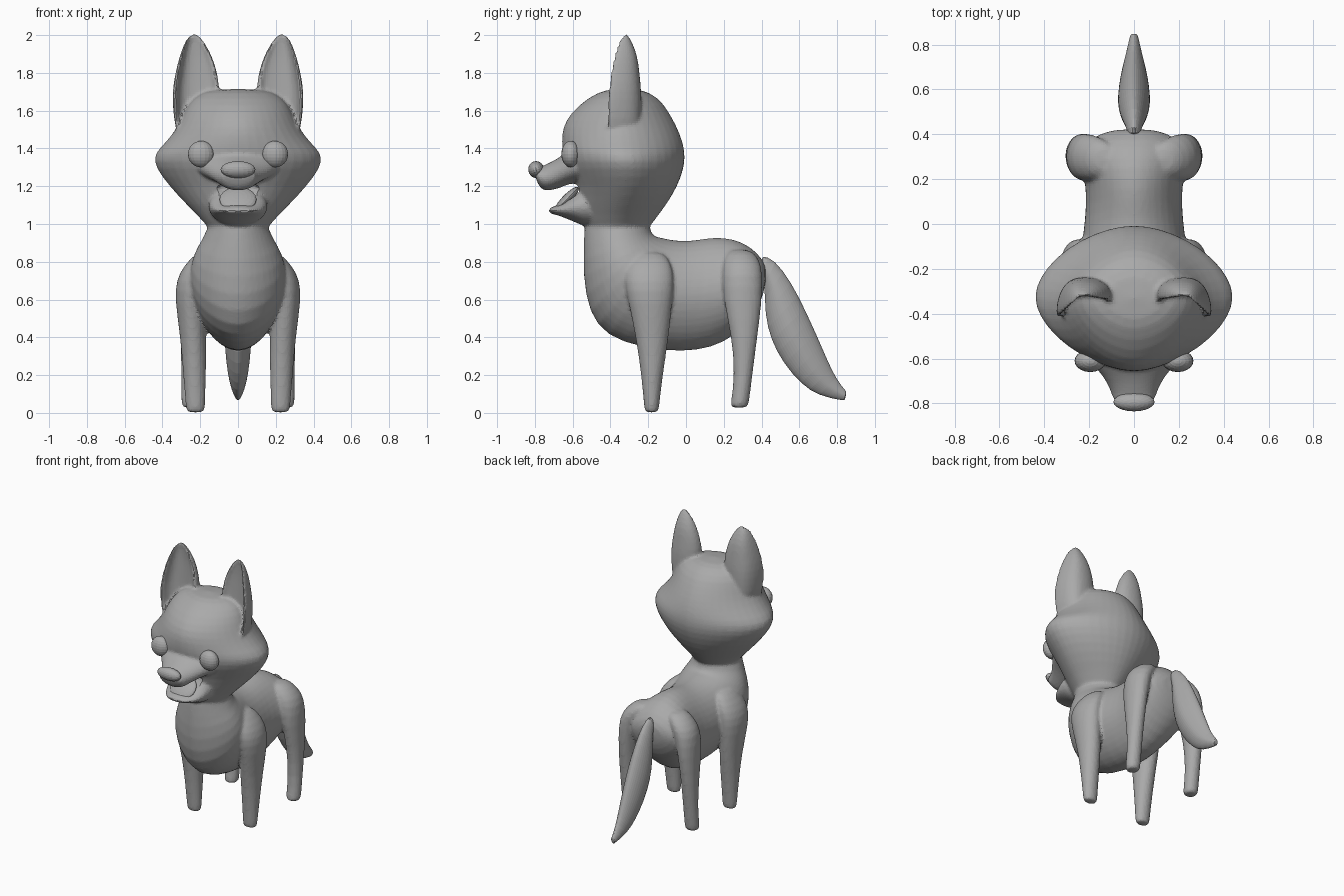
import bpy
import bmesh
from math import sin, cos, pi, copysign
from mathutils import Vector

default_cube = bpy.data.objects.get("Cube")
if default_cube:
    bpy.data.objects.remove(default_cube, do_unlink=True)

clay = bpy.data.materials.new("clay grey")
clay.use_nodes = True
clay.diffuse_color = (0.4, 0.4, 0.4, 1)
clay.node_tree.nodes["Principled BSDF"].inputs["Base Color"].default_value = clay.diffuse_color


def finish(name, bm, levels=1):
    """Turn a bmesh into a named object with a light subdivision."""
    bmesh.ops.recalc_face_normals(bm, faces=bm.faces)
    mesh = bpy.data.meshes.new(name)
    bm.to_mesh(mesh)
    bm.free()
    mesh.materials.append(clay)
    obj = bpy.data.objects.new(name, mesh)
    bpy.context.collection.objects.link(obj)
    if levels:
        obj.modifiers.new("soften", 'SUBSURF').levels = levels
    return obj


def skin(name, loops):
    """Bridge a list of equal point loops and cap both ends."""
    bm = bmesh.new()
    rings = [[bm.verts.new(point) for point in loop] for loop in loops]
    count = len(rings[0])
    for lower, upper in zip(rings, rings[1:]):
        for i in range(count):
            j = (i + 1) % count
            bm.faces.new((lower[i], lower[j], upper[j], upper[i]))
    bm.faces.new(rings[0])
    bm.faces.new(rings[-1])
    return finish(name, bm)


def fuse(name, parts):
    """Merge overlapping parts into one continuous softened skin."""
    bpy.context.view_layer.update()
    depsgraph = bpy.context.evaluated_depsgraph_get()
    bm = bmesh.new()
    for part in parts:
        bm.from_mesh(part.evaluated_get(depsgraph).to_mesh())
    for part in parts:
        bpy.data.objects.remove(part, do_unlink=True)
    obj = finish(name, bm, 0)
    remesh = obj.modifiers.new("merge", 'REMESH')
    remesh.mode = 'VOXEL'
    remesh.voxel_size = .011
    smooth = obj.modifiers.new("blend", 'SMOOTH')
    smooth.factor = .5
    smooth.iterations = 5
    return obj


def power(value, exponent):
    return copysign(abs(value) ** exponent, value)


def oval(x, first, second, half_width, exponent=1.0, sides=20):
    """Oval loop spanning two (y, z) points, with a half width along x."""
    a, b = Vector((x, *first)), Vector((x, *second))
    middle, reach = (a + b) / 2, (b - a) / 2
    loop = []
    for i in range(sides):
        angle = 2 * pi * i / sides
        side = Vector((half_width * power(cos(angle), exponent), 0, 0))
        loop.append(middle + reach * power(sin(angle), exponent) + side)
    return loop


def spine_loft(name, sections, exponent=1.0):
    return skin(name, [oval(0, a, b, w, exponent) for a, b, w in sections])


def ball(name, centre, radii, tilt=0.0):
    bm = bmesh.new()
    bmesh.ops.create_uvsphere(bm, u_segments=20, v_segments=12, radius=1)
    for vert in bm.verts:
        vert.co = Vector(radii) * vert.co
    obj = finish(name, bm, 0)
    obj.location = centre
    obj.rotation_euler.x = tilt
    return obj


# Neck, chest, belly and rump: back point, underside point, half width
torso = spine_loft("torso", [
    ((-.20, 1.08), (-.54, 1.08), .15),
    ((-.19, .97), (-.54, .96), .16),
    ((-.17, .935), (-.548, .82), .22),
    ((-.13, .93), (-.54, .62), .257),
    ((-.08, .92), (-.48, .45), .257),
    ((-.03, .915), (-.34, .365), .247),
    ((.03, .915), (-.12, .322), .23),
    ((.11, .93), (.06, .322), .215),
    ((.2, .935), (.2, .365), .222),
    ((.3, .91), (.31, .45), .245),
    ((.38, .85), (.38, .55), .205),
    ((.435, .77), (.415, .64), .1)], 1.1)

# Head: height, front, back, half width
head_levels = [
    (.95, -.52, -.21, .15), (1.0, -.55, -.18, .17),
    (1.1, -.575, -.1, .275), (1.2, -.59, -.04, .37),
    (1.3, -.64, -.003, .447), (1.37, -.658, 0, .457),
    (1.43, -.664, -.01, .39), (1.51, -.66, -.04, .327),
    (1.59, -.615, -.085, .29), (1.67, -.52, -.14, .245),
    (1.718, -.42, -.24, .14)]
head = skin("head", [oval(0, (f, z), (b, z), w, 1.15) for z, f, b, w in head_levels])

# Upper muzzle and lower jaw: top point, bottom point, half width
muzzle = spine_loft("muzzle", [
    ((-.5, 1.42), (-.5, 1.21), .27),
    ((-.61, 1.40), (-.58, 1.215), .215),
    ((-.68, 1.345), (-.67, 1.19), .14),
    ((-.735, 1.32), (-.74, 1.17), .108),
    ((-.775, 1.3), (-.77, 1.185), .098),
    ((-.81, 1.295), (-.795, 1.235), .08)])
jaw = spine_loft("jaw", [
    ((-.45, 1.21), (-.45, .98), .16),
    ((-.55, 1.205), (-.54, .985), .16),
    ((-.59, 1.17), (-.59, 1.01), .155),
    ((-.64, 1.12), (-.65, 1.035), .135),
    ((-.69, 1.095), (-.69, 1.05), .105),
    ((-.73, 1.085), (-.73, 1.055), .07)])
ball("tongue", (0, -.632, 1.13), (.098, .09, .025), .8)
ball("nose", (0, -.793, 1.288), (.092, .042, .045), .25)

# Tail: upper point, lower point, half width
spine_loft("tail", [
    ((.39, .84), (.39, .75), .025),
    ((.47, .815), (.42, .68), .04),
    ((.56, .69), (.415, .52), .062),
    ((.63, .55), (.45, .38), .075),
    ((.69, .42), (.515, .26), .07),
    ((.745, .29), (.61, .15), .057),
    ((.795, .18), (.70, .09), .038),
    ((.845, .118), (.835, .064), .018),
    ((.85, .112), (.842, .068), .014)], 1.2)

# Legs: height, centre x, centre y, half width, half depth
front_leg = [
    (.001, .225, -.182, .05, .037), (.02, .225, -.182, .052, .04),
    (.2, .23, -.18, .062, .058), (.4, .235, -.178, .072, .09),
    (.6, .257, -.19, .08, .122), (.7, .252, -.195, .078, .135),
    (.78, .22, -.195, .07, .125), (.86, .17, -.195, .04, .08)]
hind_leg = [
    (.025, .25, .28, .048, .048), (.05, .25, .285, .052, .05),
    (.2, .25, .305, .05, .048), (.4, .25, .31, .058, .07),
    (.6, .24, .3, .068, .107), (.74, .22, .298, .08, .11),
    (.81, .17, .295, .085, .1), (.87, .12, .285, .06, .06)]

# Ears: height, centre x, half width, front, back
ear_levels = [
    (1.41, .22, .075, -.4, -.25), (1.51, .235, .102, -.415, -.24),
    (1.61, .225, .123, -.405, -.235), (1.71, .222, .129, -.4, -.235),
    (1.8, .22, .115, -.39, -.245), (1.89, .223, .089, -.38, -.255),
    (1.965, .23, .054, -.365, -.285), (2.012, .233, .018, -.35, -.315)]


def crescent(z, x, half_width, front, back, side, steps=10):
    """Cupped ear section, hollow towards the front outer side."""
    outer = [(pi * i / steps, 1.0, 1.0) for i in range(steps + 1)]
    inner = [(pi * i / steps, .45, .8) for i in range(steps, -1, -1)]
    loop = []
    for angle, depth, width in outer + inner:
        across = width * power(cos(angle), .85)
        y = front + .02 + (back - front - .02) * depth * power(sin(angle), .8)
        y -= .3 * half_width * across * (1 - sin(angle))
        loop.append((side * (x + half_width * across), y, z))
    return loop


# Paired parts
pairs = []
for label, side in (("left", 1), ("right", -1)):
    for part, levels in (("front_leg", front_leg), ("hind_leg", hind_leg)):
        pairs.append(skin(f"{label}_{part}", [
            oval(side * x, (y - depth, z), (y + depth, z), width, 1, 14)
            for z, x, y, width, depth in levels]))
    pairs.append(skin(f"{label}_ear", [crescent(*level, side) for level in ear_levels]))
    ball(f"{label}_eye", (side * .195, -.61, 1.37), (.07, .05, .07))

# One skin for body, limbs, ears and face, with the open mouth hollowed out
body = fuse("body", [torso, head, muzzle, jaw] + pairs)
hollow = ball("mouth_cutter", (0, -.63, 1.162), (.16, .1, .045), .45)
hollow.hide_render = True
hollow.hide_viewport = True
cut = body.modifiers.new("mouth", 'BOOLEAN')
cut.operation = 'DIFFERENCE'
cut.object = hollow
